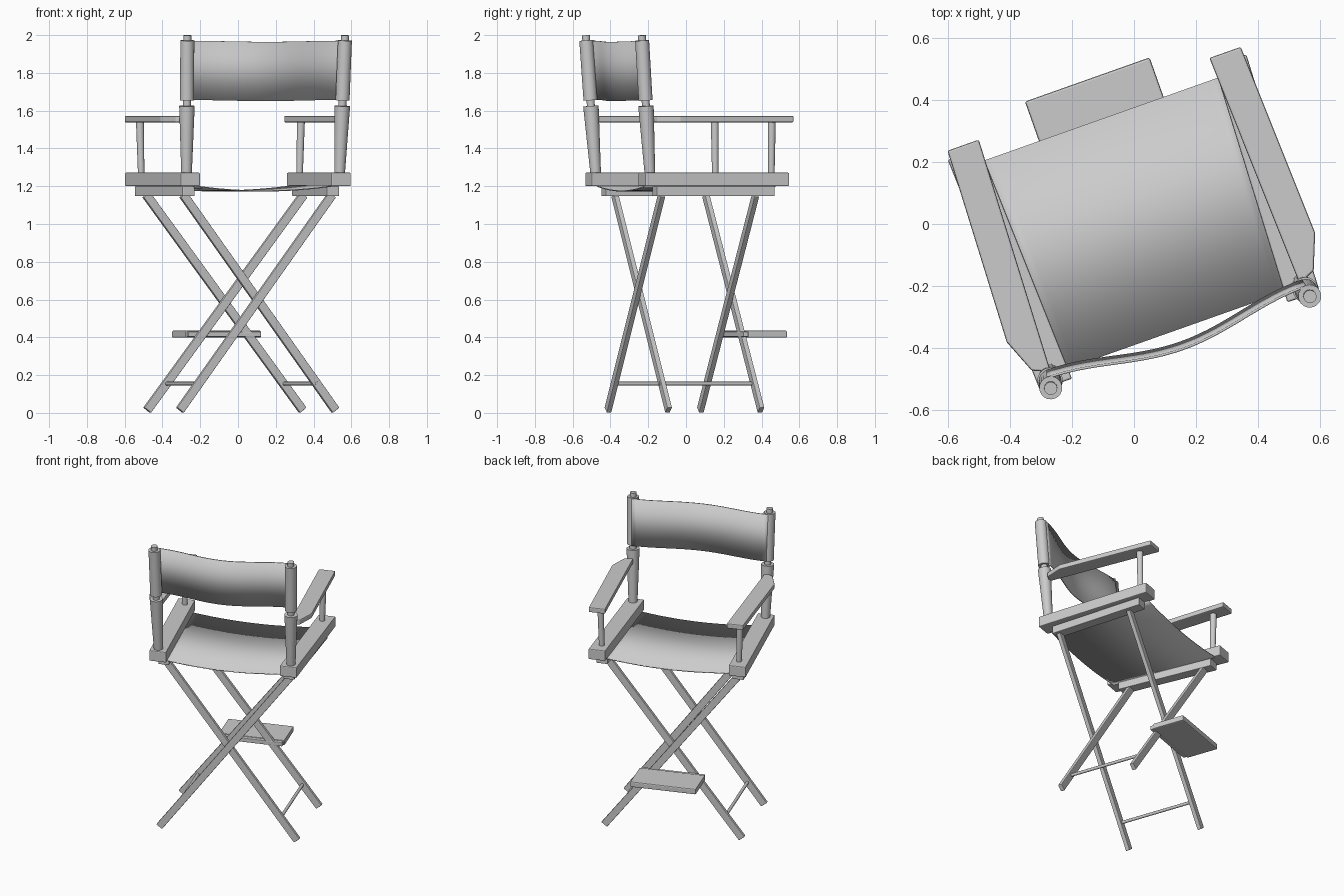
import bpy, bmesh
from math import radians, cos, pi
from mathutils import Matrix, Vector

if "Cube" in bpy.data.objects:
    bpy.data.objects.remove(bpy.data.objects["Cube"])

# The chair is turned about z; its footrest side is local +y
M = Matrix.Translation((0.0127, 0.0045, 0)) @ Matrix.Rotation(radians(19.5), 4, 'Z')


def finish(name, bm, smooth=False, bevel=0.0):
    bmesh.ops.recalc_face_normals(bm, faces=bm.faces)
    me = bpy.data.meshes.new(name)
    bm.to_mesh(me)
    bm.free()
    ob = bpy.data.objects.new(name, me)
    bpy.context.collection.objects.link(ob)
    ob.matrix_world = M
    if bevel:
        mod = ob.modifiers.new("soft_edges", 'BEVEL')
        mod.width, mod.segments = bevel, 2
    if smooth:
        bpy.ops.object.select_all(action='DESELECT')
        ob.select_set(True)
        bpy.context.view_layer.objects.active = ob
        bpy.ops.object.shade_smooth_by_angle(angle=radians(35))
    return ob


def slab(name, outline, z0, z1, bevel=0.006):
    bm = bmesh.new()
    face = bm.faces.new([bm.verts.new((x, y, z0)) for x, y in outline])
    ext = bmesh.ops.extrude_face_region(bm, geom=[face])
    top = [v for v in ext['geom'] if isinstance(v, bmesh.types.BMVert)]
    bmesh.ops.translate(bm, verts=top, vec=(0, 0, z1 - z0))
    return finish(name, bm, bevel=bevel)


def rod(name, p0, p1, r0, r1=None, sides=20):
    p0, p1 = Vector(p0), Vector(p1)
    d = p1 - p0
    bm = bmesh.new()
    bmesh.ops.create_cone(bm, cap_ends=True, segments=sides, radius1=r0,
                          radius2=r0 if r1 is None else r1, depth=d.length)
    rot = Vector((0, 0, 1)).rotation_difference(d).to_matrix().to_4x4()
    bmesh.ops.transform(bm, matrix=Matrix.Translation((p0 + p1) / 2) @ rot, verts=bm.verts)
    return finish(name, bm, smooth=True)


def leg(name, top, foot, width, depth):
    # straight square-cut bar lying in a plane of constant y
    top, foot = Vector(top), Vector(foot)
    d = (top - foot).normalized()
    side = Vector((d.z, 0, -d.x)) * width / 2
    y = Vector((0, depth / 2, 0))
    bm = bmesh.new()
    rings = [[bm.verts.new(p + a * side + b * y) for a, b in
              ((-1, -1), (1, -1), (1, 1), (-1, 1))] for p in (foot, top)]
    for i in range(4):
        j = (i + 1) % 4
        bm.faces.new((rings[0][i], rings[0][j], rings[1][j], rings[1][i]))
    for r in rings:
        bm.faces.new(r)
    return finish(name, bm, bevel=0.004)


def sheet(name, fn, n, thickness):
    # cloth strip: fn(t) gives the two edge points at t in -1..1
    bm = bmesh.new()
    rows = [[bm.verts.new(p) for p in fn(-1 + 2 * i / n)] for i in range(n + 1)]
    for a, b in zip(rows, rows[1:]):
        bm.faces.new((a[0], b[0], b[1], a[1]))
    ob = finish(name, bm, smooth=True)
    mod = ob.modifiers.new("cloth", 'SOLIDIFY')
    mod.thickness, mod.offset = thickness, 0
    return ob


def post_at(s, z):
    t = (z - 1.27) / 0.73
    return Vector((s * (0.43 + 0.013 * t), -0.36 - 0.05 * t, z))


for s, side in ((-1, "left"), (1, "right")):
    # seat rails, converging slightly to the back
    slab(side + "_seat_rail", [(s * .40, .395), (s * .51, .395),
                               (s * .478, -.403), (s * .368, -.403)], 1.2, 1.272)
    slab(side + "_under_rail", [(s * .405, .325), (s * .478, .325),
                                (s * .44, -.325), (s * .37, -.325)], 1.147, 1.2, .004)
    # armrests with a cut rear outer corner
    slab(side + "_armrest", [(s * .394, .423), (s * .501, .423), (s * .527, -.222),
                             (s * .482, -.335), (s * .425, -.36)], 1.538, 1.572)
    rod(side + "_arm_post", (s * .445, .317, 1.265), (s * .452, .317, 1.545), .017, .021)
    # back posts: tapered base, thin pole, cloth sleeve
    rod(side + "_back_post", post_at(s, 1.265), post_at(s, 1.625), .028, .041)
    rod(side + "_back_pole", post_at(s, 1.6), post_at(s, 1.999), .021)
    rod(side + "_back_sleeve", post_at(s, 1.655), post_at(s, 1.972), .037)
    # side stretchers near the floor
    rod(side + "_stretcher", (s * .335, -.275, .155), (s * .335, .245, .155), .010, sides=12)

# crossed legs, front pair and rear pair
for name, s, y, top_x in (("front_leg_a", -1, .26, .437), ("front_leg_b", 1, .232, .437),
                          ("rear_leg_a", -1, -.259, .413), ("rear_leg_b", 1, -.287, .413)):
    leg(name, (s * top_x, y, 1.155), (-s * .442, y, .014), .046, .027)

# sagging seat cloth
sheet("seat", lambda t: [(.385 * t if y < 0 else .41 * t, y, 1.175 + .026 * t * t)
                         for y in (-.368, .354)], 20, .006)


# back cloth, bowed rearward between the posts
def back_edge(t):
    pts = []
    for z in (1.657, 1.970):
        p = post_at(1, z)
        bow = .5 + .5 * cos(pi * t)
        drop = -.006 * bow
        pts.append((p.x * t, p.y + .034 - .058 * bow, z + drop))
    return pts


sheet("back_panel", back_edge, 28, .008)

# footrest and its mounting bar
slab("footrest", [(-.213, .27), (.213, .27), (.213, .489), (-.213, .489)], .398, .436, .007)
slab("footrest_bar", [(-.205, .246), (.205, .246), (.205, .275), (-.205, .275)], .402, .430, .004)
